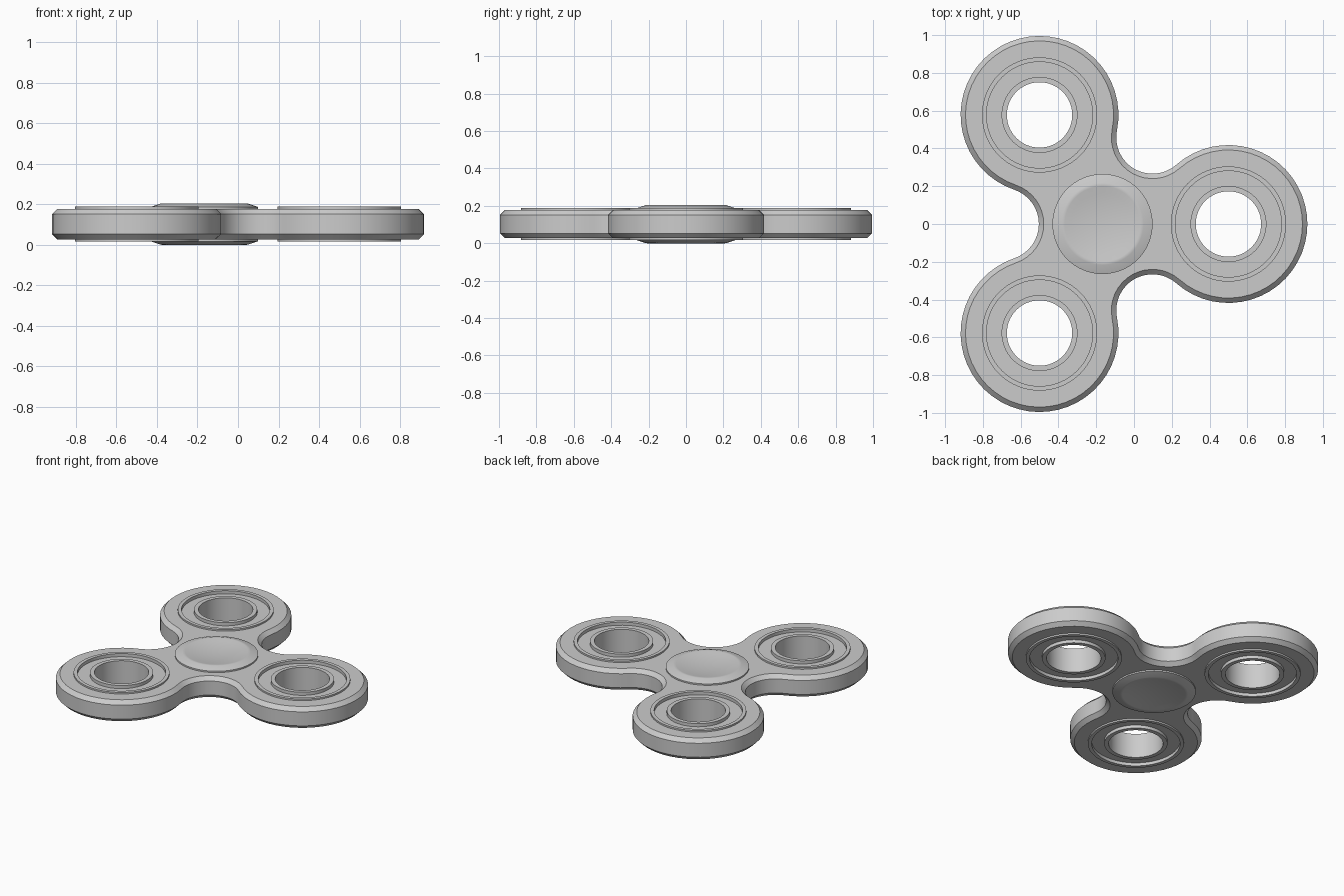
import bpy, bmesh
from math import sin, cos, pi, radians, atan2, hypot

if "Cube" in bpy.data.objects:
    bpy.data.objects.remove(bpy.data.objects["Cube"])

HUB = (-0.1667, 0.0)
ARM = 0.6667            # hub to lobe centre
LOBE_R = 0.418
VALLEY = 0.337          # hub to the waist between two lobes
MID = 0.1025            # mid height, everything mirrors about it
SEG = 64
LOBES = [(HUB[0] + ARM * cos(a), HUB[1] + ARM * sin(a))
         for a in (0, radians(120), radians(240))]


def circle(c, r, n=SEG):
    return [(c[0] + r * cos(2 * pi * i / n), c[1] + r * sin(2 * pi * i / n)) for i in range(n)]


def outline(inset):
    """Three lobes joined by tangent concave arcs, moved inward by inset."""
    dx, dy = ARM * cos(pi / 3), ARM * sin(pi / 3)
    # fillet radius from tangency with the lobe
    k = VALLEY - dx
    r = (k * k + dy * dy - LOBE_R ** 2) / (2 * (LOBE_R - k))
    c = VALLEY + r
    fx, fy = c * cos(pi / 3), c * sin(pi / 3)
    t = atan2(fy, fx - ARM)
    a0, a1 = t - pi, -2 * pi / 3 - (t - pi + 2 * pi / 3)
    pts = [(ARM + (LOBE_R - inset) * cos(a), (LOBE_R - inset) * sin(a))
           for a in (-t + 2 * t * i / 36 for i in range(37))]
    pts += [(fx + (r + inset) * cos(a), fy + (r + inset) * sin(a))
            for a in (a0 + (a1 - a0) * i / 16 for i in range(1, 16))]
    out = []
    for n in range(3):
        s, q = sin(n * 2 * pi / 3), cos(n * 2 * pi / 3)
        out += [(HUB[0] + x * q - y * s, HUB[1] + x * s + y * q) for x, y in pts]
    return out


def finish(name, bm):
    bmesh.ops.recalc_face_normals(bm, faces=bm.faces)
    me = bpy.data.meshes.new(name)
    bm.to_mesh(me)
    bm.free()
    ob = bpy.data.objects.new(name, me)
    bpy.context.collection.objects.link(ob)
    bpy.ops.object.select_all(action='DESELECT')
    ob.select_set(True)
    bpy.context.view_layer.objects.active = ob
    bpy.ops.object.shade_smooth_by_angle(angle=radians(25))
    return ob


def ring(bm, pts, z):
    return [bm.verts.new((x, y, z)) for x, y in pts]


def bridge(bm, a, b):
    n = len(a)
    for i in range(n):
        j = (i + 1) % n
        bm.faces.new((a[i], a[j], b[j], b[i]))


def lathe(name, centre, profile, closed):
    """Revolve (radius, z) points; a zero radius becomes a pole."""
    bm = bmesh.new()
    rings = [ring(bm, circle(centre, max(r, 1e-6)), z) for r, z in profile]
    pairs = list(zip(rings, rings[1:]))
    if closed:
        pairs.append((rings[-1], rings[0]))
    for a, b in pairs:
        bridge(bm, a, b)
    bmesh.ops.remove_doubles(bm, verts=bm.verts, dist=1e-4)
    return finish(name, bm)


def mirrored(half):
    """Continue an upper half profile (heights above MID) underneath."""
    return [(r, MID + h) for r, h in half] + [(r, MID - h) for r, h in reversed(half)]


# Body: chamfered three-lobed plate with round openings
bm = bmesh.new()
levels = [(0.026, -0.075), (0, -0.049), (0, 0.049), (0.026, 0.075)]
walls = [ring(bm, outline(o), MID + h) for o, h in levels]
for a, b in zip(walls, walls[1:]):
    bridge(bm, a, b)
loops = {0: [walls[0]], -1: [walls[-1]]}
for c, r in [(p, 0.305) for p in LOBES] + [(HUB, 0.265)]:
    lo, hi = (ring(bm, circle(c, r), MID + h) for h in (-0.075, 0.075))
    bridge(bm, lo, hi)
    loops[0].append(lo)
    loops[-1].append(hi)
for group in loops.values():
    edges = [bm.edges.get((l[i - 1], l[i])) for l in group for i in range(len(l))]
    bmesh.ops.triangle_fill(bm, edges=edges, use_beauty=True, use_dissolve=False)
finish("spinner_body", bm)

# Bearings: raised outer and inner races with a recessed shield between
half = [(0.173, 0.086), (0.201, 0.086), (0.201, 0.064), (0.281, 0.064),
        (0.281, 0.086), (0.305, 0.086)]
# bore upward, across the top, then back along the bottom
for i, c in enumerate(LOBES):
    lathe(f"bearing_{i + 1}", c, mirrored(half), True)

# Hub cap: finger pads with a shallow dish on both sides
dish = [(0.2 * k / 6, 0.083 + 0.0185 * (k / 6) ** 2) for k in range(7)]
cap = dish + [(0.207, 0.1025), (0.217, 0.101), (0.265, 0.085)]
lathe("hub_cap", HUB, mirrored(cap), False)
